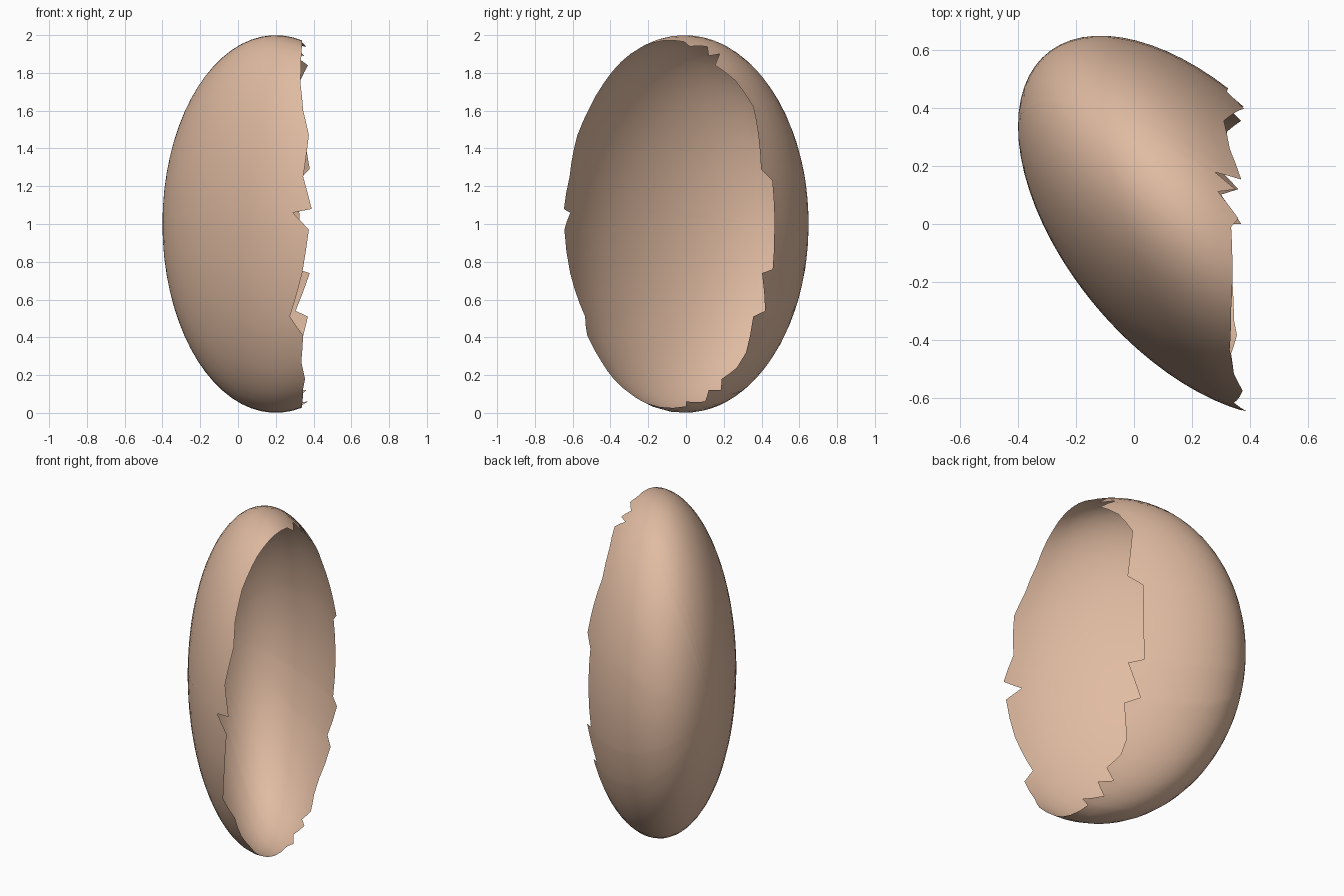
import bpy
import bmesh
import math
from mathutils import Vector

cube = bpy.data.objects.get("Cube")
if cube:
    bpy.data.objects.remove(cube)

# Slanted ellipsoid: depth and width radii, shear of y along x, and centre
RADIUS_X, RADIUS_Y, SHEAR = 0.6, 0.56, -0.345
CENTRE = Vector((0.2, -0.008, 1.0))
RINGS = 20
MAX_STEP = math.radians(7)

# Broken rim as (height, x): back side going down, front side going up
BACK_RIM = [(1.965, .335), (1.94, .36), (1.94, .29), (1.89, .35), (1.9, .28),
            (1.84, .37), (1.76, .33), (1.62, .31), (1.29, .38), (1.23, .32),
            (.97, .325), (.76, .315), (.74, .38), (.54, .305), (.51, .37),
            (.32, .32), (.24, .32), (.18, .355), (.12, .3), (.12, .36),
            (.06, .3), (.06, .37), (.035, .33)]
FRONT_RIM = [(.05, .34), (.13, .345), (.18, .355), (.27, .335), (.41, .345),
             (.51, .275), (.74, .34), (.97, .375), (1.06, .29), (1.08, .39),
             (1.25, .345), (1.47, .375), (1.6, .345), (1.75, .33), (1.9, .335)]


def rim_direction(height, x, side):
    """Direction on the unit sphere for one rim point."""
    u, w = (x - CENTRE.x) / RADIUS_X, height - CENTRE.z
    v = side * math.sqrt(max(0.0, 1 - u * u - w * w))
    return Vector((u, v, w)).normalized()


def to_shell(d):
    """Unit sphere to the slanted ellipsoid."""
    return CENTRE + Vector((RADIUS_X * d.x, SHEAR * d.x + RADIUS_Y * d.y, d.z))


def fill_rim(corners):
    """Add points along the long stretches so the bowl stays round."""
    result = []
    for a, b in zip(corners, corners[1:] + corners[:1]):
        count = max(1, math.ceil(a.angle(b) / MAX_STEP))
        result += [a.lerp(b, k / count).normalized() for k in range(count)]
    return result


corners = [rim_direction(z, x, 1) for z, x in BACK_RIM]
corners += [rim_direction(z, x, -1) for z, x in FRONT_RIM]
rim = fill_rim(corners)

# Bowl: rings spread from the deepest point out to the broken rim
bm = bmesh.new()
pole = bm.verts.new(to_shell(Vector((-1, 0, 0))))
rings = []
for i in range(1, RINGS + 1):
    ring = []
    for d in rim:
        theta = math.acos(-d.x) * i / RINGS
        around = Vector((0, d.y, d.z)).normalized() * math.sin(theta)
        ring.append(bm.verts.new(to_shell(Vector((-math.cos(theta), around.y, around.z)))))
    rings.append(ring)

n = len(rim)
for j in range(n):
    k = (j + 1) % n
    bm.faces.new((pole, rings[0][j], rings[0][k]))
    for inner, outer in zip(rings, rings[1:]):
        bm.faces.new((inner[j], outer[j], outer[k], inner[k]))
for face in bm.faces:
    face.smooth = True

mesh = bpy.data.meshes.new("broken_eggshell")
bm.to_mesh(mesh)
bm.free()
shell = bpy.data.objects.new("broken_eggshell", mesh)
bpy.context.collection.objects.link(shell)

# Shell colour
peach = bpy.data.materials.new("peach_shell")
peach.use_nodes = True
colour = (0.75, 0.5, 0.36, 1)
peach.diffuse_color = colour
peach.node_tree.nodes["Principled BSDF"].inputs["Base Color"].default_value = colour
mesh.materials.append(peach)
